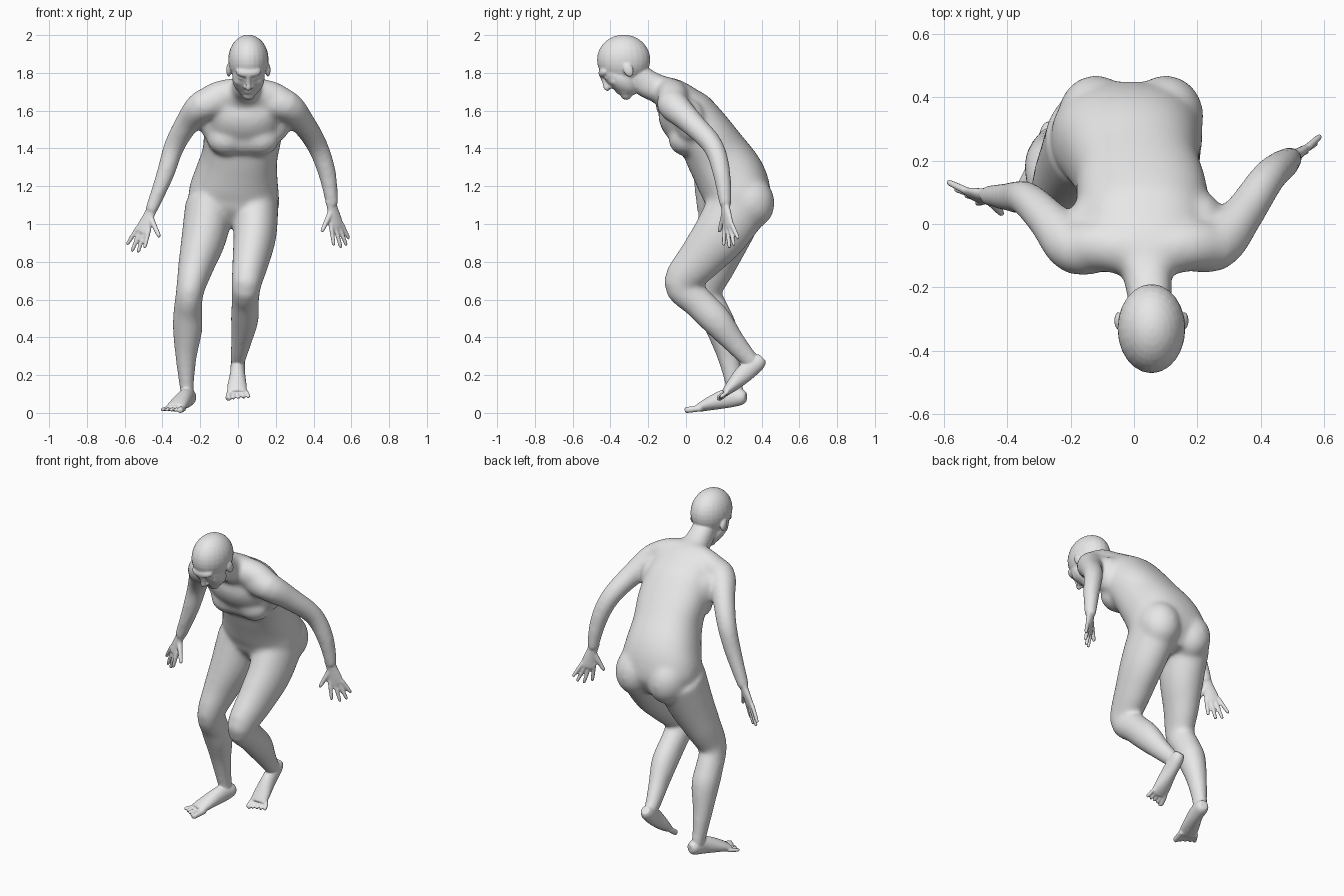
import bpy
import bmesh
import math
from mathutils import Vector, Matrix

cube = bpy.data.objects.get("Cube")
if cube:
    bpy.data.objects.remove(cube, do_unlink=True)


def spline(rows, steps=4):
    """Smooth curve through the rows, radii included."""
    rows = [rows[0], *rows, rows[-1]]
    out = []
    for a, b, c, d in zip(rows, rows[1:], rows[2:], rows[3:]):
        for k in range(steps):
            t = k / steps
            out.append([q + t / 2 * (r - p + t * (2 * p - 5 * q + 4 * r - s
                        + t * (3 * (q - r) + s - p))) for p, q, r, s in zip(a, b, c, d)])
    return out + [list(rows[-1])]


def loft(bm, sections, side=(1, 0, 0), sides=20, boxy=1):
    """Closed tube through rows of x, y, z, half width and, if not round, half depth."""
    sections = spline(sections)
    points = [Vector(row[:3]) for row in sections]
    rings = []
    for i, row in enumerate(sections):
        tangent = points[min(i + 1, len(points) - 1)] - points[max(i - 1, 0)]
        tangent.normalize()
        across = Vector(side)
        across = (across - tangent * across.dot(tangent)).normalized()
        depth = tangent.cross(across)
        ring = []
        for k in range(sides):
            a = math.tau * (k + 0.5) / sides
            c, s = math.cos(a), math.sin(a)
            ring.append(bm.verts.new(
                points[i] + across * row[3] * math.copysign(abs(c) ** boxy, c)
                + depth * row[-1] * math.copysign(abs(s) ** boxy, s)))
        rings.append(ring)
    for low, high in zip(rings, rings[1:]):
        for k in range(sides):
            j = (k + 1) % sides
            bm.faces.new((low[k], low[j], high[j], high[k]))
    bm.faces.new(rings[0][::-1])
    bm.faces.new(rings[-1])


def ball(bm, center, radii, frame=Matrix(), tilt=0):
    """Ellipsoid placed in a frame and tilted about its x axis."""
    matrix = (frame @ Matrix.Translation(center) @ Matrix.Rotation(tilt, 4, 'X')
              @ Matrix.Diagonal((*radii, 1)))
    bmesh.ops.create_uvsphere(bm, u_segments=24, v_segments=16, radius=1, matrix=matrix)


def hand(bm, wrist, knuckles, spread, tips, thumb_tip):
    """Flat palm, four fingers (index first) and a thumb."""
    wrist, knuckles, spread = Vector(wrist), Vector(knuckles), Vector(spread).normalized()
    along = knuckles - wrist
    loft(bm, [(*(wrist - along * 0.4), .031, .027),
              (*wrist, .03, .021),
              (*(wrist + along * 0.5), .038, .018),
              (*knuckles, .043, .015),
              (*(knuckles + along * 0.12), .036, .01)], spread)
    for i, tip in enumerate(tips):
        start = knuckles + spread * (i - 1.5) * .023 - along * 0.15
        tip = Vector(tip)
        loft(bm, [(*start, .0125), (*start.lerp(tip, .55), .0115),
                  (*start.lerp(tip, .92), .0095), (*tip, .005)], spread, 10)
    start, tip = wrist + along * 0.25 - spread * .018, Vector(thumb_tip)
    loft(bm, [(*start, .017), (*start.lerp(tip, .55), .0135),
              (*start.lerp(tip, .9), .011), (*tip, .006)], spread, 10)


def toes(bm, center, side, forward):
    """Five spread toes, the big one at the positive end of the side direction."""
    center, side, forward = Vector(center), Vector(side).normalized(), Vector(forward)
    for i in range(5):
        radius = .0165 if i == 0 else .0105
        offset = .037 - i * .0215
        start = center + side * offset
        tip = start + forward * (1 - i * .1) + side * offset * .3
        loft(bm, [(*(start - forward * 0.5), radius), (*start.lerp(tip, .8), radius),
                  (*tip, radius * 0.6)], side, 10)


def rebuild(obj, bm, voxel, smoothing, ratio=1):
    """Fuse everything in the bmesh into one skin and write it to the object."""
    bmesh.ops.recalc_face_normals(bm, faces=bm.faces)
    bm.to_mesh(obj.data)
    bm.free()
    remesh = obj.modifiers.new("fuse", 'REMESH')
    remesh.mode = 'VOXEL'
    remesh.voxel_size = voxel
    smooth = obj.modifiers.new("soften", 'SMOOTH')
    smooth.factor = 0.5
    smooth.iterations = smoothing
    if ratio < 1:
        obj.modifiers.new("reduce", 'DECIMATE').ratio = ratio
    graph = bpy.context.evaluated_depsgraph_get()
    graph.update()
    mesh = bpy.data.meshes.new_from_object(obj.evaluated_get(graph))
    obj.modifiers.clear()
    obj.data = mesh


body = bpy.data.objects.new("body", bpy.data.meshes.new("body"))
bpy.context.collection.objects.link(body)

# Torso and neck, bent forward
bm = bmesh.new()
loft(bm, [(-.03, .285, 1.0, .12, .1),
          (-.03, .278, 1.09, .225, .165),
          (-.02, .268, 1.17, .238, .18),
          (-.008, .232, 1.255, .22, .183),
          (.01, .165, 1.365, .2, .168),
          (.025, .095, 1.475, .207, .152),
          (.03, -.005, 1.585, .205, .15),
          (.035, -.07, 1.67, .175, .105),
          (.04, -.135, 1.71, .09, .077),
          (.048, -.21, 1.745, .072, .076),
          (.055, -.29, 1.81, .068, .07)], sides=32, boxy=.88)
for x in (-.12, .1):
    ball(bm, (x, .34, 1.12), (.12, .128, .145), tilt=.3)

# Broad bust, side muscles under the arms, and the slope of the shoulders
ball(bm, (.03, .002, 1.452), (.19, .085, .09))
for x in (-.06, .115):
    ball(bm, (x, -.008, 1.45), (.105, .085, .088))
ball(bm, (.215, .02, 1.55), (.065, .08, .11))
ball(bm, (-.145, .01, 1.55), (.06, .08, .11))
loft(bm, [(-.2, -.075, 1.625, .072), (-.1, -.068, 1.675, .082),
          (.04, -.085, 1.69, .085), (.175, -.068, 1.675, .082),
          (.27, -.07, 1.625, .072)], (0, 1, 0))

# Arms: shoulder, upper arm, elbow, forearm, wrist
loft(bm, [(.15, -.055, 1.645, .085), (.255, -.067, 1.628, .084),
          (.343, .03, 1.535, .066), (.422, .145, 1.41, .056),
          (.474, .19, 1.26, .048), (.5, .21, 1.09, .033)], (0, 1, 0))
loft(bm, [(-.08, -.055, 1.65, .085), (-.185, -.077, 1.628, .084),
          (-.268, .01, 1.535, .066), (-.338, .078, 1.41, .056),
          (-.388, .085, 1.255, .048), (-.465, .09, 1.06, .033)], (0, 1, 0))

# Left leg, lifted behind
loft(bm, [(.09, .28, 1.1, .125, .165),
          (.09, .185, .95, .115, .147),
          (.07, .08, .82, .1, .122),
          (.045, -.025, .685, .08, .095),
          (.038, .06, .59, .073, .085),
          (.035, .16, .49, .073, .083),
          (.018, .25, .38, .055, .063),
          (.002, .325, .295, .043, .05),
          (0, .365, .26, .037, .042)])

# Right leg, carrying the weight
loft(bm, [(-.15, .265, 1.1, .13, .165),
          (-.18, .205, .93, .12, .138),
          (-.222, .15, .78, .096, .113),
          (-.255, .1, .64, .074, .092),
          (-.266, .15, .53, .077, .084),
          (-.267, .19, .44, .079, .083),
          (-.275, .225, .3, .058, .061),
          (-.272, .255, .15, .04, .047),
          (-.265, .265, .08, .038, .045)])
rebuild(body, bm, .012, 16)

# Finer parts are fused onto the softened body
bm = bmesh.new()
bm.from_mesh(body.data)

# Feet
loft(bm, [(0, .405, .292, .024, .026), (0, .38, .268, .037, .044),
          (-.002, .31, .21, .04, .049), (-.005, .245, .145, .051, .034),
          (-.005, .205, .105, .053, .02)])
toes(bm, (-.005, .205, .1), (-1, 0, 0), (0, -.036, -.027))
loft(bm, [(-.25, .318, .083, .024, .026), (-.257, .293, .083, .038, .042),
          (-.275, .22, .078, .041, .052), (-.31, .13, .05, .051, .037),
          (-.333, .07, .027, .054, .022)], (1, -.35, 0))
toes(bm, (-.333, .066, .021), (1, -.35, 0), (-.02, -.057, -.007))

# Hands, fingers spread
hand(bm, (.5, .21, 1.085), (.523, .226, .985), (.8, .5, 0),
     [(.508, .2, .885), (.546, .23, .872), (.575, .255, .885), (.588, .278, .92)],
     (.442, .175, .957))
hand(bm, (-.467, .09, 1.055), (-.507, .09, .962), (-.85, .45, .1),
     [(-.495, .065, .872), (-.53, .09, .848), (-.563, .11, .853), (-.588, .133, .89)],
     (-.415, .03, .93))

# Head: skull and ears upright, face in its own tilted frame
ball(bm, (.055, -.33, 1.87), (.107, .141, .132))
for s in (-1, 1):
    ball(bm, (.055 + s * .104, -.305, 1.815), (.013, .026, .037), tilt=.4)
face = Matrix.Translation((.055, -.35, 1.775)) @ Matrix.Rotation(.82, 4, 'X')
ball(bm, (0, 0, 0), (.086, .07, .12), face)
ball(bm, (0, -.022, -.05), (.06, .045, .06), face)
ball(bm, (0, -.042, -.083), (.036, .03, .032), face)
ball(bm, (0, -.056, -.053), (.028, .015, .009), face)
ball(bm, (0, -.056, -.038), (.03, .016, .009), face)
ball(bm, (0, -.03, .08), (.068, .038, .03), face)
for s in (-1, 1):
    ball(bm, (s * .034, -.045, .05), (.018, .016, .012), face)
    ball(bm, (s * .042, -.03, .01), (.034, .03, .035), face)
    ball(bm, (s * .015, -.07, .004), (.011, .013, .011), face)
nose = [(.075, .06, .012), (.04, .074, .013), (.014, .088, .015), (0, .08, .01)]
loft(bm, [(*(face @ Vector((0, -out, up))), r) for up, out, r in nose], sides=12)
rebuild(body, bm, .0055, 4, .3)

# One plain skin colour
skin = bpy.data.materials.new("plain grey")
skin.use_nodes = True
grey = (.8, .8, .8, 1)
skin.diffuse_color = grey
skin.node_tree.nodes["Principled BSDF"].inputs["Base Color"].default_value = grey
body.data.materials.clear()
body.data.materials.append(skin)
body.data.shade_smooth()
